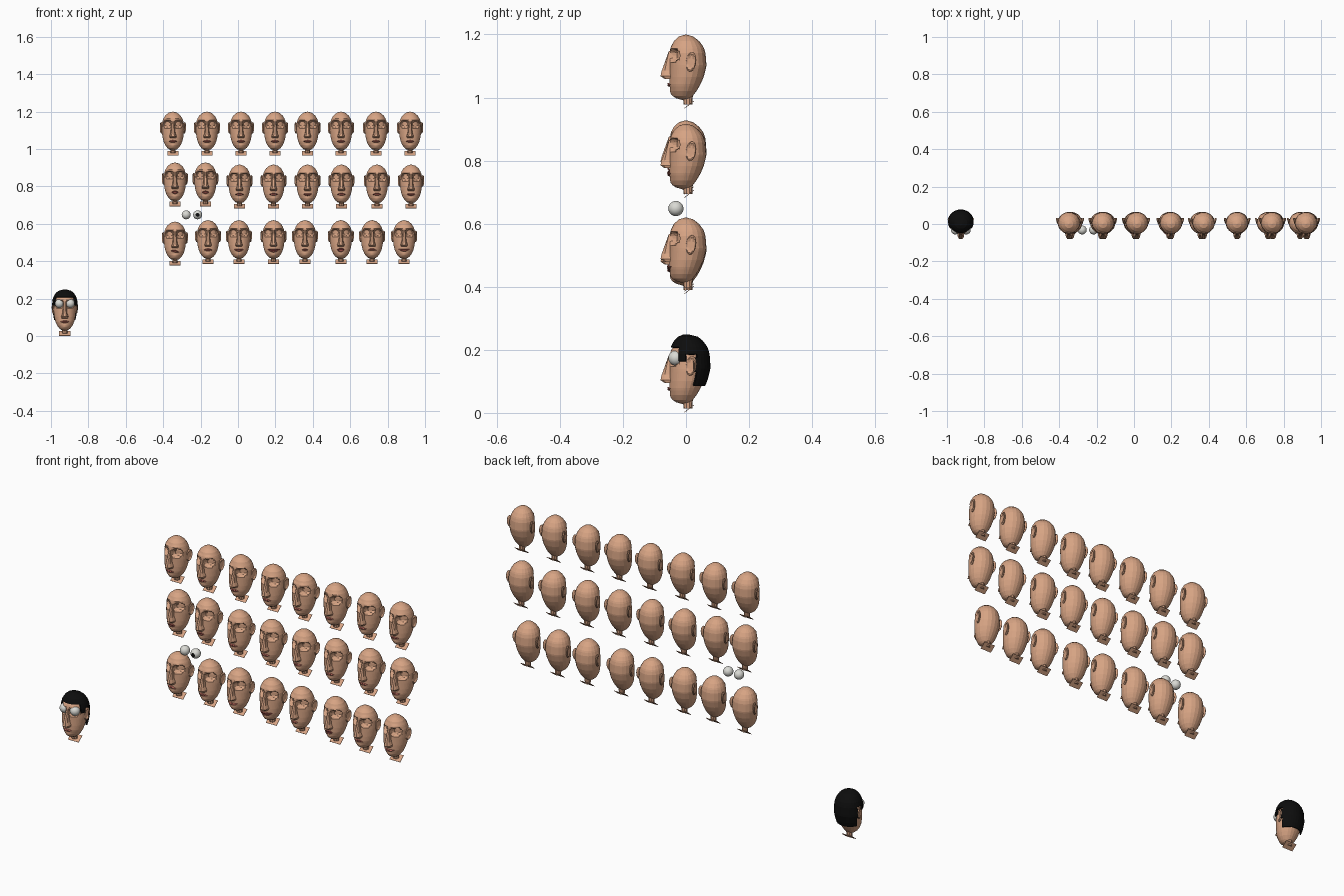
import bpy, bmesh, math
from mathutils import Matrix, Vector

if "Cube" in bpy.data.objects:
    bpy.data.objects.remove(bpy.data.objects["Cube"])


def mat(name, col):
    m = bpy.data.materials.new(name)
    m.diffuse_color = (*col, 1)
    m.use_nodes = True
    m.node_tree.nodes["Principled BSDF"].inputs["Base Color"].default_value = m.diffuse_color
    return m


SKIN = mat("skin", (0.68, 0.37, 0.23))
LIP = mat("lip red", (0.45, 0.13, 0.10))
DARK = mat("mouth dark", (0.16, 0.03, 0.03))
BLACK = mat("hair black", (0.004, 0.004, 0.004))
WHITE = mat("eye white", (0.70, 0.70, 0.66))

# Skull profile: depth below crown, front y, back y, half width
PROFILE = [(0, 0, 0, 0), (.006, -.022, .022, .022), (.02, -.038, .041, .04),
           (.04, -.048, .056, .052), (.06, -.052, .062, .058), (.1, -.052, .065, .06),
           (.135, -.053, .056, .056), (.16, -.053, .045, .05), (.18, -.048, .033, .041),
           (.197, -.04, .02, .028), (.209, -.02, .01, .01)]
DEPTHS = [.006, .013, .021, .029] + [.037 + .0075 * i for i in range(23)]
# Finer spacing over the face than over the back of the head
ANGLES = [math.pi * (-.5 + i / 26) for i in range(27)] + [math.pi * (.5 + i / 10) for i in range(1, 10)]


def section(d):
    for a, b in zip(PROFILE, PROFILE[1:]):
        if d <= b[0]:
            t = (d - a[0]) / (b[0] - a[0])
            return [a[k] + (b[k] - a[k]) * t for k in (1, 2, 3)]
    return PROFILE[-1][1:]


def oval(f, b, w, a):
    return w * math.sin(a), (f + b) / 2 - (b - f) / 2 * math.cos(a)


def face_y(x, d):
    f, b, w = section(d)
    return oval(f, b, w, math.asin(max(-1, min(1, x / w))))[1]


def grid(bm, rows, closed=False, index=0):
    """Skin rows of points (top to bottom, left to right seen from the front)."""
    vs = [[bm.verts.new(p) for p in r] for r in rows]
    n = len(rows[0])
    for a, b in zip(vs, vs[1:]):
        for j in range(n if closed else n - 1):
            k = (j + 1) % n
            bm.faces.new((a[j], b[j], b[k], a[k])).material_index = index
    return vs


def finish(bm, name, mats, loc, smooth=False):
    me = bpy.data.meshes.new(name)
    bm.to_mesh(me)
    bm.free()
    for m in mats:
        me.materials.append(m)
    for p in me.polygons:
        p.use_smooth = smooth
    ob = bpy.data.objects.new(name, me)
    ob.location = loc
    bpy.context.collection.objects.link(ob)
    return ob


def skull(bm, lift):
    rows = []
    for d in DEPTHS:
        row = []
        for a in ANGLES:
            x, y = oval(*section(d), a)
            if math.cos(a) > 0.05:
                # eye sockets, brow ridge and chin
                r = math.hypot((abs(x) - .029) / .021, (d - .066) / .018)
                y += .022 * min(1, max(0, (1.12 - r) / .25))
                y -= .005 * math.exp(-((abs(x) - .026) / .016) ** 2 - ((d - .042 + lift) / .006) ** 2)
                y -= .004 * math.exp(-(x / .015) ** 2 - ((d - .186) / .01) ** 2)
            row.append((x, y, -d))
        rows.append(row)
    vs = grid(bm, rows, True)
    top, low = bm.verts.new((0, 0, 0)), bm.verts.new((0, -.008, -.209))
    for j in range(len(ANGLES)):
        bm.faces.new((top, vs[0][j - 1], vs[0][j]))
        bm.faces.new((vs[-1][j], vs[-1][j - 1], low))


def nose(bm):
    rows = []
    for d, tip, h in [(.052, -.053, .006), (.115, -.077, .011), (.132, -.081, .016), (.141, -.068, .014)]:
        mid = tip * .55 - .025
        half = [(-h * 1.3, -.042, -d), (-h, mid, -d), (-h / 2, tip, -d)]
        rows.append(half + [(-x, y, z) for x, y, z in reversed(half)])
    vs = grid(bm, rows)
    bm.faces.new(vs[-1][::-1])


def ears(bm):
    for s in (-1, 1):
        res = bmesh.ops.create_uvsphere(bm, u_segments=14, v_segments=10, radius=1)
        turn = Matrix.Rotation(-s * .3, 3, 'Z') @ Matrix.Rotation(-.15, 3, 'X')
        for v in res['verts']:
            p = v.co.copy()
            if p.x * s > 0 and math.hypot(p.y, p.z) < .75:
                p.x *= .1  # hollow of the ear
            v.co = turn @ Vector((p.x * .008, p.y * .017, p.z * .031)) + Vector((s * .062, .016, -.087))


def mouth(bm, w=.023, opening=0, curve=0, skew=0):
    def row(off, out):
        pts = []
        for i in range(11):
            t = -1 + i / 5
            x = w * t
            d = .159 - curve * (t * t - .4) - skew * t + off * (1 - t * t)
            pts.append((x, face_y(x, d) - .002 - out * (1 - .6 * t * t), -d))
        return pts
    o = opening / 2
    grid(bm, [row(-o - .006, 0), row(-o - .003, .005), row(-o, .002)], index=1)
    grid(bm, [row(-o, .001), row(o, .001)], index=2)
    grid(bm, [row(o, .002), row(o + .004, .005), row(o + .007, 0)], index=1)


def neck(bm):
    bmesh.ops.create_cone(bm, cap_ends=True, segments=10, radius1=.014, radius2=.016, depth=.035,
                          matrix=Matrix.Translation((0, .006, -.205)))
    # sloping flap under the neck
    m = Matrix.Translation((0, .010, -.2225)) @ Matrix.Rotation(.67, 4, 'X')
    bmesh.ops.create_cube(bm, size=1, matrix=m @ Matrix.Diagonal((.060, .038, .002, 1)))


def head(name, x, top, lift=0, **expression):
    bm = bmesh.new()
    skull(bm, lift)
    nose(bm)
    ears(bm)
    mouth(bm, **expression)
    neck(bm)
    return finish(bm, name, [SKIN, LIP, DARK], (x, 0, top))


def eye(name, x, z, pupil=False):
    bm = bmesh.new()
    bmesh.ops.create_uvsphere(bm, u_segments=20, v_segments=14, radius=.024,
                              matrix=Matrix.Rotation(math.pi / 2, 4, 'X'))
    for f in bm.faces:
        if pupil and f.calc_center_median().y < -.0225:
            f.material_index = 1
    finish(bm, name, [WHITE, BLACK], (x, -.032, z), True)


# Top row: brow poses
for c, x in enumerate((-.348, -.166, .016, .198, .372, .551, .738, .92)):
    head(f"brow_head_{c + 1}", x, 1.2, lift=.005 * math.cos(c * 1.3))

# Middle row: the first two pucker and sit a little higher
for c, x in enumerate((-.337, -.174, .008, .19, .372, .553, .743, .925)):
    if c < 2:
        head(f"pucker_head_{c + 1}", x, .928, lift=.006, w=.019, opening=.004)
    else:
        head(f"lip_head_{c + 1}", x, .917, w=.024, curve=.003 * math.sin(c * 2))

# Bottom row: mouth poses
POSES = [dict(curve=-.003, skew=-.004), dict(curve=-.002), dict(w=.027, curve=.004),
         dict(w=.036, opening=.006, curve=.009), dict(w=.016), dict(w=.02, opening=.01),
         dict(curve=-.005), dict(w=.029, curve=.005)]
for c, x in enumerate((-.337, -.16, .005, .19, .358, .55, .717, .888)):
    head(f"mouth_head_{c + 1}", x, .62 if c else .612, **POSES[c])

# Complete head with eyes, standing apart
HX, HT = -.926, .236
head("haired_head", HX, HT)
for side, s in (("left", 1), ("right", -1)):
    eye(f"{side}_eye", HX + s * .029, HT - .062)

# Loose pair of eyes
eye("loose_eye_1", -.277, .648)
eye("loose_eye_2", -.216, .648, True)


# Hair: enlarged skull shell trimmed round the face, ears and nape
def hair_limit(y):
    if y < -.022:
        return .024
    if y < 0:
        return .072
    return .05 if y < .03 else .152


bm = bmesh.new()
rows = []
for d in [.001, .008, .018] + [.028 + .0105 * i for i in range(13)]:
    f, b, w = section(d)
    f, b, w = (f - .001, b + .013, w + .01) if d > .005 else (-.008, .008, .008)
    rows.append([(*oval(f, b, w, math.pi * i / 16), -d + .014 * (1 - d / .2)) for i in range(32)])
vs = grid(bm, rows, True)
bm.faces.new(vs[0])
gone = [f for f in bm.faces if -f.calc_center_median().z > hair_limit(f.calc_center_median().y)]
bmesh.ops.delete(bm, geom=gone, context='FACES')
hair = finish(bm, "hair", [BLACK], (HX, 0, HT))
hair.modifiers.new("thickness", 'SOLIDIFY').thickness = .008
